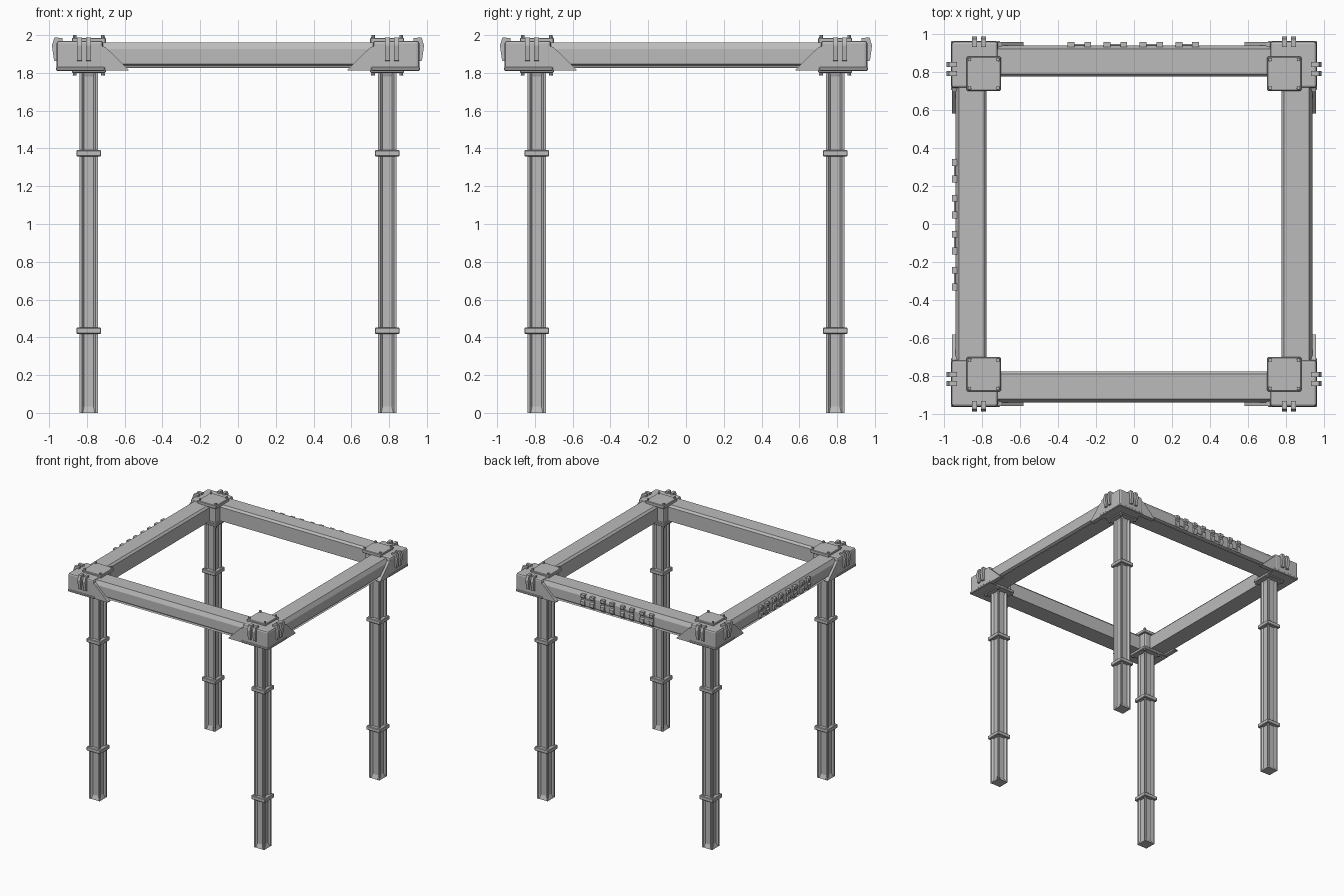
import bpy, bmesh, math
from mathutils import Matrix

cube = bpy.data.objects.get("Cube")
if cube:
    bpy.data.objects.remove(cube, do_unlink=True)

grey = bpy.data.materials.new("plain_grey")
grey.use_nodes = True
colour = (0.5, 0.5, 0.5, 1)
grey.diffuse_color = colour
grey.node_tree.nodes["Principled BSDF"].inputs["Base Color"].default_value = colour


def prism(bm, profile, start, end, axis="x"):
    """Extrude an (outward, height) profile along x or y."""
    rings = []
    for t in (start, end):
        rings.append([bm.verts.new((t, o, z) if axis == "x" else (o, t, z)) for o, z in profile])
    skin(bm, rings)


def skin(bm, rings):
    """Join matching rings and cap both ends."""
    n = len(rings[0])
    for a, b in zip(rings, rings[1:]):
        for i in range(n):
            j = (i + 1) % n
            bm.faces.new((a[i], a[j], b[j], b[i]))
    bm.faces.new(rings[0][::-1])
    bm.faces.new(rings[-1])


def box(bm, x0, x1, y0, y1, z0, z1, bevel=0, segments=1):
    size = Matrix.Diagonal((x1 - x0, y1 - y0, z1 - z0, 1))
    centre = Matrix.Translation(((x0 + x1) / 2, (y0 + y1) / 2, (z0 + z1) / 2))
    verts = bmesh.ops.create_cube(bm, size=1, matrix=centre @ size)["verts"]
    if bevel:
        edges = list({e for v in verts for e in v.link_edges})
        bmesh.ops.bevel(bm, geom=edges, offset=bevel, segments=segments,
                        affect="EDGES", profile=0.5)


def place(name, bm, turns=range(4)):
    """Place the same part at quarter turns round the frame."""
    bmesh.ops.recalc_face_normals(bm, faces=bm.faces[:])
    mesh = bpy.data.meshes.new(name)
    bm.to_mesh(mesh)
    bm.free()
    mesh.materials.append(grey)
    for k in turns:
        ob = bpy.data.objects.new(f"{name}_{k + 1}", mesh)
        ob.rotation_euler.z = k * math.pi / 2
        bpy.context.collection.objects.link(ob)


LEG = 0.79

# Legs: square posts with a tapered channel down each side
half, mouth, floor, depth = 0.05, 0.036, 0.024, 0.015


def leg_ring(bm, z, floor_half, d):
    ring = []
    for k in range(4):
        turn = Matrix.Rotation(k * math.pi / 2, 3, "Z")
        for x, y in ((-half, -half), (-mouth, -half), (-floor_half, d - half),
                     (floor_half, d - half), (mouth, -half)):
            p = turn @ Matrix.Translation((x, y, 0)).translation
            ring.append(bm.verts.new((p.x + LEG, p.y + LEG, z)))
    return ring


bm = bmesh.new()
skin(bm, [leg_ring(bm, 0, mouth - 0.004, 0.001), leg_ring(bm, 0.035, floor, depth),
          leg_ring(bm, 1.78, floor, depth), leg_ring(bm, 1.82, mouth - 0.004, 0.001)])
place("leg", bm)

# Bands clamped round the legs
bm = bmesh.new()
for z in (0.418, 1.358):
    box(bm, LEG - 0.066, LEG + 0.066, LEG - 0.066, LEG + 0.066, z, z + 0.033, 0.004)
place("leg_band", bm)

# Top beams with chamfered shoulders and an undercut lower edge
bm = bmesh.new()
prism(bm, [(0.775, 1.825), (0.775, 1.945), (0.79, 1.962), (0.92, 1.962), (0.938, 1.927),
           (0.938, 1.848), (0.918, 1.84), (0.918, 1.832), (0.93, 1.825)], -0.73, 0.73)
place("beam", bm)

# Corner blocks
bm = bmesh.new()
box(bm, 0.715, 0.96, 0.715, 0.96, 1.815, 1.97, 0.014, 2)
box(bm, 0.705, 0.963, 0.705, 0.963, 1.81, 1.832, 0.005)
place("corner_block", bm)

# Sloping gussets reaching from the block along both beams
bm = bmesh.new()
wing = [(0.58, 1.812), (0.58, 1.818), (0.70, 1.935), (0.74, 1.95), (0.74, 1.812)]
prism(bm, wing, 0.92, 0.958, "y")
prism(bm, wing, 0.92, 0.958, "x")
place("corner_gusset", bm)

# Square cap plates above and below, with bolts in their corners
bm = bmesh.new()
box(bm, 0.70, 0.88, 0.70, 0.88, 1.955, 1.985, 0.004)
box(bm, 0.70, 0.88, 0.70, 0.88, 1.80, 1.82, 0.004)
place("cap_plate", bm)
bm = bmesh.new()
for x in (LEG - 0.075, LEG + 0.075):
    for y in (LEG - 0.075, LEG + 0.075):
        for z in (1.99, 1.795):
            bmesh.ops.create_cone(bm, cap_ends=True, segments=8, radius1=0.01, radius2=0.009,
                                  depth=0.02, matrix=Matrix.Translation((x, y, z)))
place("cap_bolts", bm)

# Paired hooked straps on both outer faces of each block
bm = bmesh.new()
hook = [(0.93, 1.95), (0.93, 1.985), (0.972, 1.987), (0.985, 1.945),
        (0.974, 1.865), (0.95, 1.86)]
for start in (0.778, 0.826):
    for axis in "xy":
        prism(bm, hook, start, start + 0.026, axis)
place("corner_strap", bm)

# Hook brackets on the back beam and the beam on the right
bm = bmesh.new()
tab = [(0.93, 1.845), (0.945, 1.845), (0.957, 1.865), (0.957, 1.89), (0.947, 1.90),
       (0.947, 1.915), (0.957, 1.925), (0.957, 1.948), (0.93, 1.948)]
for i in range(4):
    mid = -0.287 + i * 0.189
    box(bm, mid - 0.03, mid + 0.03, 0.93, 0.946, 1.865, 1.91)
    for side in (-1, 1):
        x = mid + side * 0.044
        prism(bm, tab, x - 0.018, x + 0.018)
place("beam_bracket", bm, range(2))
